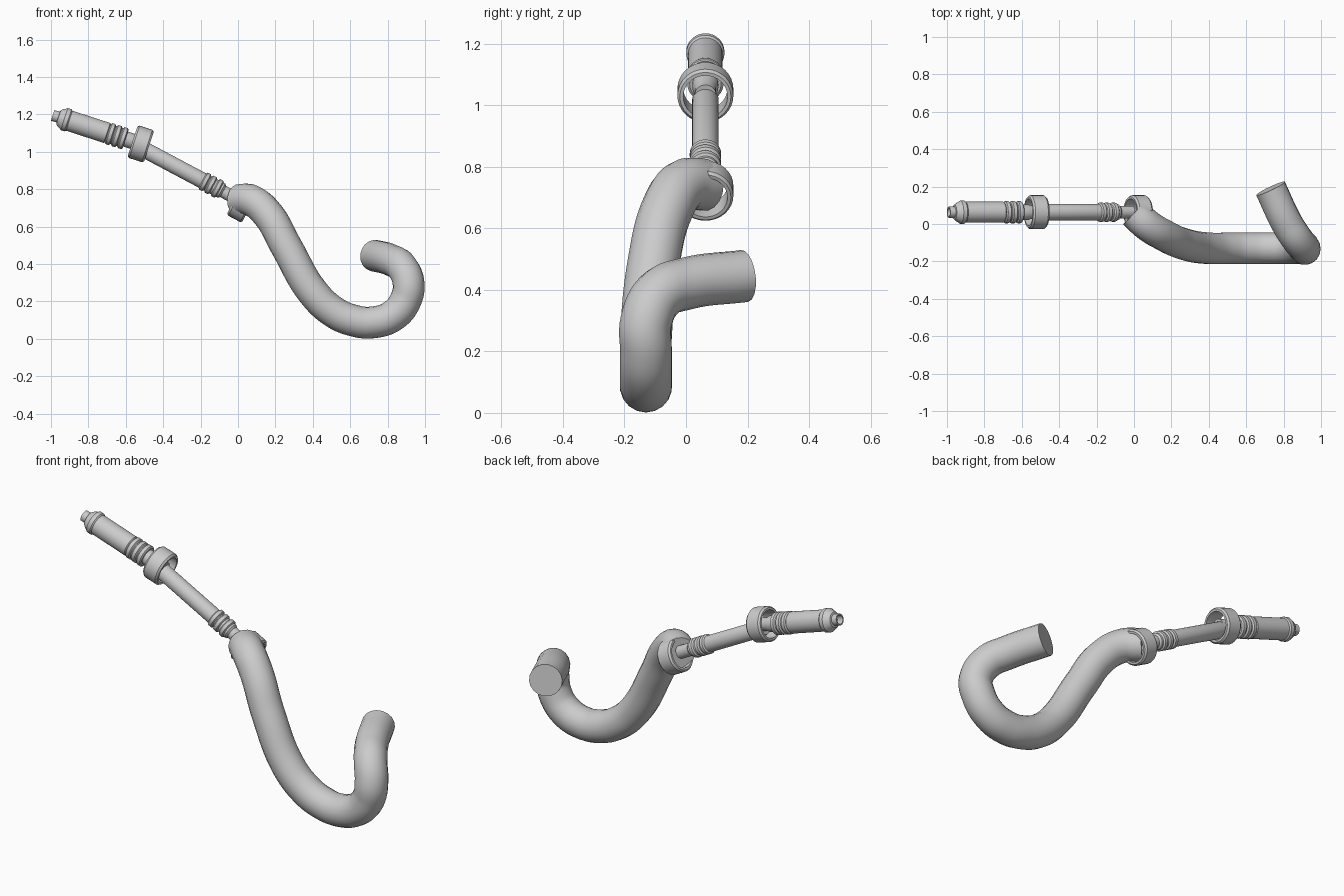
import bpy, bmesh, math
from mathutils import Vector

cube = bpy.data.objects.get("Cube")
if cube:
    bpy.data.objects.remove(cube, do_unlink=True)

grey = bpy.data.materials.new("light_grey")
grey.use_nodes = True
colour = (0.6, 0.6, 0.6, 1)
grey.diffuse_color = colour
grey.node_tree.nodes["Principled BSDF"].inputs["Base Color"].default_value = colour


def finish(obj):
    bpy.ops.object.select_all(action='DESELECT')
    obj.select_set(True)
    bpy.context.view_layer.objects.active = obj
    if obj.type == 'CURVE':
        bpy.ops.object.convert(target='MESH')
        obj = bpy.context.object
    obj.data.materials.clear()
    obj.data.materials.append(grey)
    bpy.ops.object.shade_smooth_by_angle(angle=math.radians(35))
    return obj


def lathe(name, profile, origin, axis, closed=False, sides=32):
    """Spin (distance, radius) pairs around an axis from origin."""
    bm = bmesh.new()
    rings = []
    for d, r in profile:
        rings.append([bm.verts.new((r * math.cos(2 * math.pi * i / sides),
                                    r * math.sin(2 * math.pi * i / sides), d))
                      for i in range(sides)])
    pairs = list(zip(rings, rings[1:]))
    if closed:
        pairs.append((rings[-1], rings[0]))
    for a, b in pairs:
        for i in range(sides):
            j = (i + 1) % sides
            bm.faces.new((a[i], a[j], b[j], b[i]))
    if not closed:
        bm.faces.new(rings[0])
        bm.faces.new(rings[-1])
    bmesh.ops.recalc_face_normals(bm, faces=bm.faces)
    mesh = bpy.data.meshes.new(name)
    bm.to_mesh(mesh)
    bm.free()
    obj = bpy.data.objects.new(name, mesh)
    bpy.context.collection.objects.link(obj)
    obj.location = origin
    obj.rotation_mode = 'QUATERNION'
    obj.rotation_quaternion = Vector(axis).to_track_quat('Z', 'Y')
    return finish(obj)


def rib(start, width, base, top):
    """Raised band with small chamfers."""
    c = width * 0.2
    return [(start, base), (start + c, top), (start + width - c, top), (start + width, base)]


# Bent hose, swept along a smooth path
path = [(0, .06, .742), (.07, -.005, .74), (.16, -.06, .665), (.26, -.105, .49),
        (.40, -.13, .25), (.51, -.13, .145), (.61, -.13, .1), (.72, -.13, .088),
        (.83, -.13, .125), (.895, -.13, .205), (.912, -.13, .295),
        (.875, -.085, .385), (.82, .0, .42), (.73, .19, .445)]
curve = bpy.data.curves.new("hose", 'CURVE')
curve.dimensions = '3D'
curve.bevel_depth = 0.085
curve.bevel_resolution = 7
curve.resolution_u = 8
curve.use_fill_caps = True
spline = curve.splines.new('BEZIER')
spline.bezier_points.add(len(path) - 1)
for point, co in zip(spline.bezier_points, path):
    point.co = co
    point.handle_left_type = point.handle_right_type = 'AUTO'
hose = bpy.data.objects.new("hose", curve)
bpy.context.collection.objects.link(hose)
finish(hose)

handle_axis = (-.951, 0, .309)
wand_axis = (.883, 0, -.469)

# Hollow collars around the two joints
band = [(-.046, .083), (-.036, .091), (.036, .091), (.046, .083), (.046, .072), (-.046, .072)]
lathe("upper_collar", band, (-.52, .063, 1.042), handle_axis, closed=True)
lathe("lower_collar", band, (.022, .063, .722), wand_axis, closed=True)

# Handle: neck, ribs, grip, flange and bored tip
handle = [(-.03, .035), (.03, .035), (.05, .042), (.085, .042)]
for start in (.085, .12, .155):
    handle += rib(start, .03, .051, .059)
handle += [(.19, .056), (.4, .056)] + rib(.402, .035, .056, .062)
handle += [(.45, .05), (.462, .04), (.464, .03), (.495, .03), (.495, .023), (.46, .023)]
lathe("handle", handle, (-.52, .063, 1.042), handle_axis)

# Wand: slim tube, ribbed end and narrow nozzle
wand = [(0, .036), (.02, .043), (.375, .043)]
for start in (.385, .42, .46):
    wand += rib(start, .03, .043, .051)
wand += [(.5, .043), (.51, .034), (.59, .034)]
lathe("wand", wand, (-.53, .063, 1.027), wand_axis)
